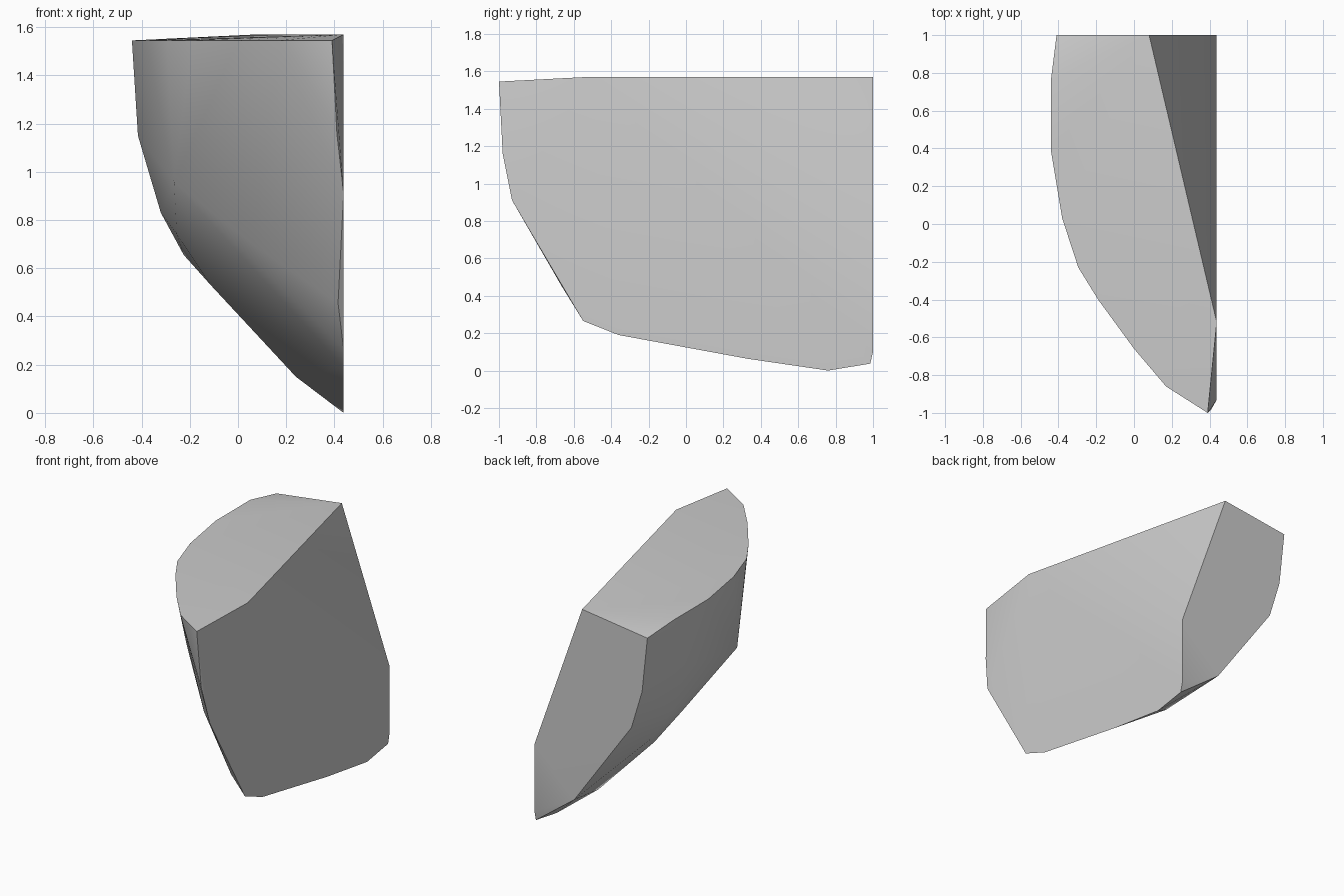
import bpy
import bmesh
import math

default_cube = bpy.data.objects.get("Cube")
if default_cube:
    bpy.data.objects.remove(default_cube, do_unlink=True)

SIDE_X = 0.438
BACK_Y = 1.0
RIM_Z = 1.545
PEAK_Z = 1.57


def make_material(name, colour):
    material = bpy.data.materials.new(name)
    material.use_nodes = True
    material.diffuse_color = colour
    shader = material.node_tree.nodes["Principled BSDF"]
    shader.inputs["Base Color"].default_value = colour
    return material


def build_hull(name, points, material):
    """Wrap a closed convex shell around the outline points."""
    mesh = bpy.data.meshes.new(name)
    bm = bmesh.new()
    for point in points:
        bm.verts.new(point)
    bmesh.ops.convex_hull(bm, input=bm.verts[:])
    loose = [v for v in bm.verts if not v.link_faces]
    bmesh.ops.delete(bm, geom=loose, context="VERTS")
    bmesh.ops.recalc_face_normals(bm, faces=bm.faces[:])
    bm.to_mesh(mesh)
    bm.free()
    mesh.materials.append(material)
    shell = bpy.data.objects.new(name, mesh)
    bpy.context.collection.objects.link(shell)
    return shell


# Curved rim of the top face, as x and y
top_rim = [(-0.44, 0.76), (-0.44, 0.39), (-0.38, 0.03), (-0.295, -0.23),
           (-0.19, -0.4), (0, -0.66), (0.17, -0.86), (0.39, -1)]

# Outline of the flat broken side, as y and z
flat_side = [(-0.93, 0.91), (-0.55, 0.265), (-0.36, 0.19), (0.33, 0.063),
             (0.76, 0), (0.985, 0.037), (1, 0.1), (1, 0.56), (-0.52, PEAK_Z)]

# Outline of the flat back, as x and z
flat_back = [(0.08, PEAK_Z), (-0.41, 1.505), (-0.37, 1.13), (-0.29, 0.865),
             (-0.13, 0.64), (0.14, 0.26)]

# Bulging outer skin, from the left wall down to the keel
outer_skin = [(-0.415, 0.6, 1.15), (-0.32, 0.6, 0.83), (-0.254, 0.4, 0.742),
              (-0.225, 0.7, 0.655), (-0.113, 0.5, 0.53), (0.24, 0.6, 0.15),
              (-0.265, -0.17, 0.955), (0.06, -0.45, 0.7)]

# Front edge beside the broken side
front_edge = [(0.41, -0.98, 1.16), (0.415, -0.667, 0.455)]

points = [(x, y, RIM_Z) for x, y in top_rim]
points += [(SIDE_X, y, z) for y, z in flat_side]
points += [(x, BACK_Y, z) for x, z in flat_back]
points += outer_skin + front_edge

stone_grey = make_material("stone grey", (0.6, 0.6, 0.6, 1))
chunk = build_hull("rock_chunk", points, stone_grey)

# Smooth the bulging skin and keep the broken edges sharp
bpy.ops.object.select_all(action="DESELECT")
chunk.select_set(True)
bpy.context.view_layer.objects.active = chunk
bpy.ops.object.shade_smooth_by_angle(angle=math.radians(30))
